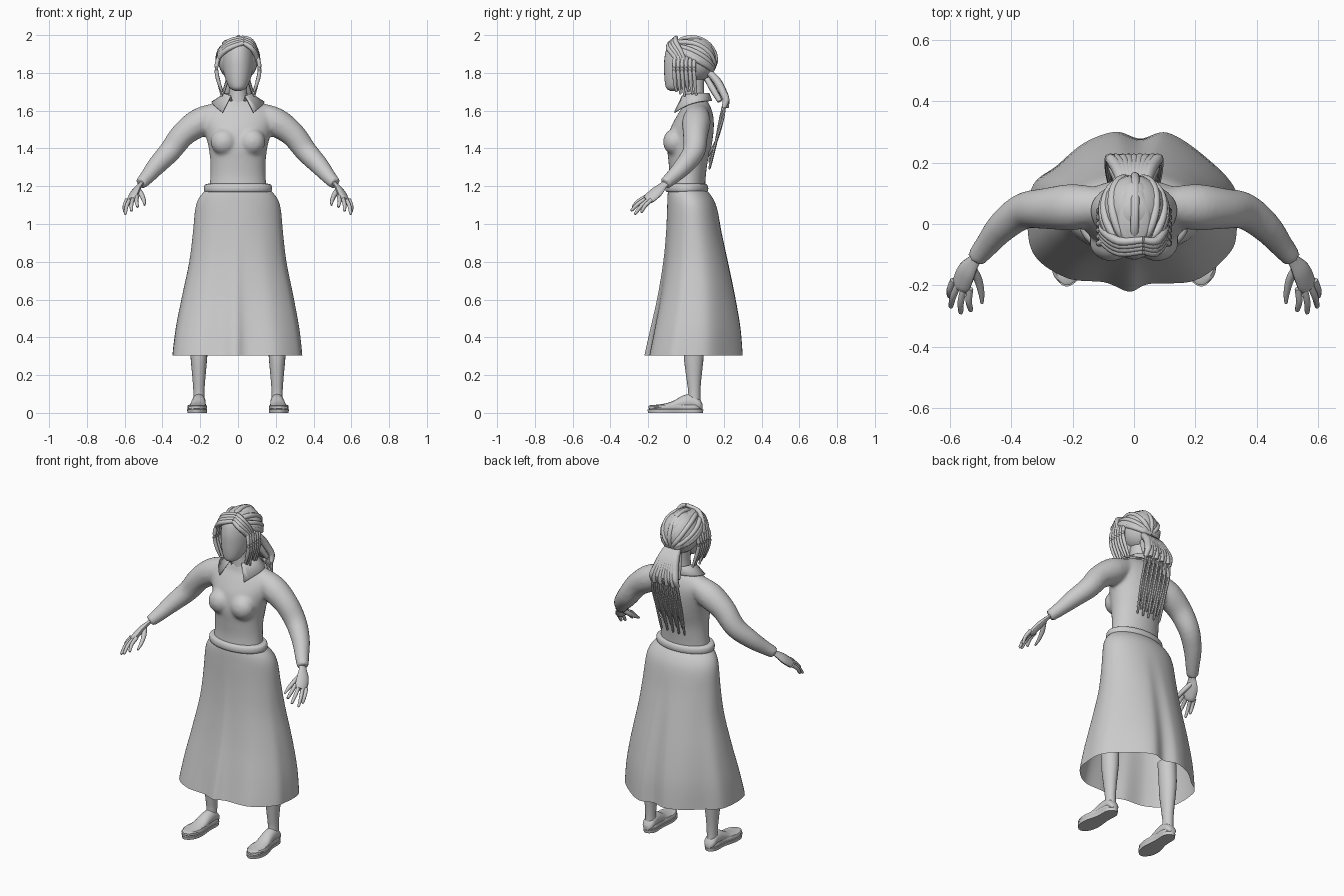
import bpy, bmesh, math
from mathutils import Vector

if "Cube" in bpy.data.objects:
    bpy.data.objects.remove(bpy.data.objects["Cube"])

cloth = bpy.data.materials.new("plain light grey")
cloth.diffuse_color = (0.6, 0.6, 0.6, 1)
cloth.use_nodes = True
cloth.node_tree.nodes["Principled BSDF"].inputs["Base Color"].default_value = cloth.diffuse_color


def smooth(rows, steps=4, closed=False):
    """Catmull-Rom resampling of equal-length number rows."""
    n, out = len(rows), []
    pick = lambda i: rows[i % n] if closed else rows[max(0, min(n - 1, i))]
    for i in range(n if closed else n - 1):
        a, b, c, d = (pick(i + k) for k in (-1, 0, 1, 2))
        for s in range(steps):
            t = s / steps
            out.append([0.5 * (2 * q + (r - p) * t + (2 * p - 5 * q + 4 * r - w) * t * t
                               + (3 * q - p - 3 * r + w) * t ** 3) for p, q, r, w in zip(a, b, c, d)])
    return out if closed else out + [list(rows[-1])]


def loft(bm, rings, caps=True):
    vs = [[bm.verts.new(p) for p in r] for r in rings]
    n = len(vs[0])
    for a, b in zip(vs, vs[1:]):
        for i in range(n):
            bm.faces.new((a[i], a[(i + 1) % n], b[(i + 1) % n], b[i]))
    if caps:
        bm.faces.new(vs[0][::-1])
        bm.faces.new(vs[-1])


def level(z, rx, yf, yb, cx=0, n=32):
    """Horizontal oval from front edge yf to back edge yb."""
    my, ry = (yf + yb) / 2, (yb - yf) / 2
    return [(cx + rx * math.cos(2 * math.pi * i / n), my + ry * math.sin(2 * math.pi * i / n), z)
            for i in range(n)]


def stack(bm, rows, cx=0, n=32):
    loft(bm, [level(*r, cx=cx, n=n) for r in smooth(rows)])


def tube(bm, rows, sides=8, steps=4, flat=1.0, ref=(0, 0, 1)):
    """Round tube through rows of (x, y, z, radius)."""
    rows = smooth(rows, steps)
    pts, rings = [Vector(r[:3]) for r in rows], []
    for i, p in enumerate(pts):
        t = (pts[min(i + 1, len(pts) - 1)] - pts[max(i - 1, 0)]).normalized()
        u = t.cross(Vector(ref)).normalized()
        v = u.cross(t)
        rings.append([p + rows[i][3] * (u * math.cos(a) + v * flat * math.sin(a))
                      for a in (2 * math.pi * k / sides for k in range(sides))])
    loft(bm, rings)


def ball(bm, c, r):
    res = bmesh.ops.create_uvsphere(bm, u_segments=24, v_segments=14, radius=1)
    for v in res["verts"]:
        v.co = [c[k] + v.co[k] * r[k] for k in range(3)]


def make(name, bm, angle=50):
    bmesh.ops.recalc_face_normals(bm, faces=bm.faces[:])
    me = bpy.data.meshes.new(name)
    bm.to_mesh(me)
    bm.free()
    me.materials.append(cloth)
    ob = bpy.data.objects.new(name, me)
    bpy.context.collection.objects.link(ob)
    bpy.ops.object.select_all(action='DESELECT')
    bpy.context.view_layer.objects.active = ob
    ob.select_set(True)
    bpy.ops.object.shade_smooth_by_angle(angle=math.radians(angle))
    return ob


# bodice: torso, bust and sleeves fused together
bm = bmesh.new()
stack(bm, [(1.17, .155, -.095, .10), (1.25, .147, -.088, .105), (1.33, .147, -.093, .115),
           (1.41, .157, -.10, .135), (1.50, .18, -.085, .147), (1.57, .195, -.05, .145),
           (1.62, .165, -.02, .13), (1.655, .10, -.01, .11), (1.67, .05, .01, .09)])
for s in (-1, 1):
    ball(bm, (s * .075, -.06, 1.435), (.07, .062, .07))
    tube(bm, [(s * .11, .06, 1.585, .06), (s * .20, .055, 1.54, .076), (s * .29, .05, 1.475, .067),
              (s * .36, .042, 1.385, .06), (s * .43, -.01, 1.31, .051), (s * .48, -.07, 1.25, .04),
              (s * .515, -.112, 1.213, .033)], sides=16)
bodice = make("bodice", bm)
m = bodice.modifiers.new("fuse", 'REMESH')
m.mode, m.voxel_size, m.use_smooth_shade = 'VOXEL', .01, True
m = bodice.modifiers.new("soften", 'SMOOTH')
m.factor, m.iterations = .5, 8

# skirt: waist ovals blending into a wavy open hem
hem = smooth([(.335, -.02), (.33, .11), (.23, .22), (.11, .297), (.02, .278), (-.06, .30), (-.16, .265),
              (-.25, .19), (-.335, .11), (-.335, -.085), (-.225, -.178), (-.095, -.195), (-.015, -.225),
              (.05, -.20), (.2, -.188), (.31, -.10)], 8, True)
rings = []
for z, rx, yf, yb in smooth([(.305, .335, -.21, .295), (.45, .32, -.18, .285), (.62, .29, -.145, .258),
                             (.80, .255, -.118, .222), (.95, .238, -.105, .19), (1.08, .226, -.10, .165),
                             (1.14, .205, -.098, .14), (1.18, .17, -.095, .108)]):
    w = max(0, min(1, (1.05 - z) / .72))
    ring = []
    for hx, hy in hem:
        ux, uy = hx / .335, (hy - .04) / .255
        k = w + (1 - w) / math.hypot(ux, uy)
        ring.append((rx * ux * k, (yf + yb) / 2 + (yb - yf) / 2 * uy * k, z))
    rings.append(ring)
bm = bmesh.new()
loft(bm, rings, caps=False)
make("skirt", bm)

# rounded waistband
bm = bmesh.new()
stack(bm, [(1.168, .16, -.09, .10), (1.172, .176, -.106, .114), (1.19, .18, -.11, .118),
           (1.208, .174, -.104, .112), (1.214, .155, -.09, .10)], n=40)
make("waistband", bm)

# head and neck
bm = bmesh.new()
stack(bm, [(1.705, .018, -.085, -.05), (1.72, .043, -.105, 0), (1.76, .064, -.113, .05),
           (1.82, .08, -.116, .11), (1.88, .085, -.114, .14), (1.94, .076, -.098, .14),
           (1.98, .045, -.06, .10)])
make("head", bm)
bm = bmesh.new()
stack(bm, [(1.62, .065, -.015, .11), (1.67, .052, -.012, .10), (1.72, .048, -.012, .095),
           (1.80, .05, -.02, .10)], n=20)
make("neck", bm)

# folded collar, open at the throat, with two pointed tips
bm = bmesh.new()
rows = []
N = 28
for i in range(N + 1):
    a = math.radians(-58 + 296 * i / N)
    f = abs(2 * i / N - 1) ** 4
    c, s = math.cos(a), math.sin(a)
    rows.append([bm.verts.new(p) for p in (
        (.062 * c, .045 + .066 * s, 1.665 - .015 * f), (.072 * c, .045 + .078 * s, 1.69 - .015 * f),
        ((.135 + .02 * f) * c, .05 + (.085 + .045 * f) * s, 1.652 - .062 * f))])
for a, b in zip(rows, rows[1:]):
    for j in range(2):
        bm.faces.new((a[j], b[j], b[j + 1], a[j + 1]))
col = make("collar", bm)
m = col.modifiers.new("thickness", 'SOLIDIFY')
m.thickness, m.offset = .008, 0

# scalp and braids swept back to the knot
C, R = Vector((0, .03, 1.868)), (.105, .125, .118)
bm = bmesh.new()
ball(bm, (0, .045, 1.87), (.106, .115, .118))
make("hair_cap", bm)
bm = bmesh.new()
knot = Vector((0, .88, -.45)).normalized()
for i in range(17):
    s = -1 + i / 8
    a, e = math.radians(105 * s), .72 - .75 * abs(s) ** 1.4
    d = Vector((math.sin(a) * math.cos(e), -math.cos(a) * math.cos(e), math.sin(e)))
    path = []
    for k in range(8):
        p = d.slerp(knot + Vector((.22 * s, 0, 0)), k / 7).normalized() if abs(s) > .01 else \
            d.slerp(Vector((.01, .88, -.45)).normalized(), k / 7)
        path.append((*(C[j] + p[j] * R[j] for j in range(3)), .0145 if 0 < k < 7 else .01))
    tube(bm, path, sides=8, steps=3, ref=(.3, .1, .9))
make("swept_braids", bm)

# fringe from the side parting and braids hanging past the cheeks
bm = bmesh.new()
for s in (-1, 1):
    for j in range(4):
        o = .012 * j
        tube(bm, [(.03, -.088 + o, 1.958 + o * .8, .011), (s * .06 + .012, -.092 + o, 1.93 + o, .014),
                  (s * .098, -.06 + o, 1.885 + o * .6, .013), (s * .108, -.035 + o, 1.84, .01)], sides=8)
    for j in range(6):
        y = -.062 + .021 * j
        low = 1.70 - .012 * (j % 3)
        tube(bm, [(s * .092, y + .01, 1.91, .008), (s * .110, y, 1.86, .011), (s * .113, y, 1.80, .011),
                  (s * .100, y + .004, 1.745, .010), (s * (.085 - .004 * (j % 2)), y + .012, low, .006)], sides=8)
make("fringe_and_side_braids", bm)

# ponytail fan and long thin braids down the back
bm = bmesh.new()
for j in range(9):
    s = -1 + j / 4
    tube(bm, [(s * .035, .125, 1.80, .018), (s * .045, .165, 1.755, .022), (s * .062, .195, 1.70, .021),
              (s * .078, .212, 1.655, .018), (s * .085, .20 + .014 * (j % 2), 1.615, .012)], sides=8)
    tube(bm, [(s * .03, .11, 1.77, .015), (s * .05, .145, 1.71, .018), (s * .07, .18, 1.65, .014)], sides=8)
make("ponytail", bm)
bm = bmesh.new()
for j in range(13):
    s = -1 + j / 6
    e = 1.29 + .035 * (j % 3)
    tube(bm, [(s * .08, .205, 1.65, .008), (s * .088, .195 - .012 * (j % 2), 1.56, .008),
              (s * .085, .16, 1.44, .0075), (s * .078, .128, e + .02, .007), (s * .078, .122, e, .003)], sides=7)
make("long_braids", bm)

TIPS = [(.602, -.238, 1.062), (.598, -.272, 1.052), (.565, -.292, 1.07), (.532, -.284, 1.09)]
for s, side in ((-1, "left"), (1, "right")):
    # hand: palm, four fingers and thumb
    bm = bmesh.new()
    tube(bm, [(s * .495, -.09, 1.232, .02), (s * .52, -.12, 1.205, .023), (s * .545, -.155, 1.17, .036),
              (s * .562, -.195, 1.135, .036), (s * .568, -.21, 1.125, .026)],
         sides=12, flat=.5, ref=(s * .55, .0, .83))
    for k, tip in enumerate(TIPS):
        base = Vector((.588 - .018 * k, -.183 - .009 * k, 1.128 + .006 * k))
        mid = base.lerp(Vector(tip), .5) + Vector((.005, -.004, .004))
        tube(bm, [(s * p[0], p[1], p[2], r) for p, r in
                  ((base, .011), (mid, .0105), (base.lerp(Vector(tip), .93), .008), (tip, .004))], sides=8)
    tube(bm, [(s * .53, -.14, 1.185, .014), (s * .508, -.18, 1.15, .0135),
              (s * .497, -.225, 1.12, .010), (s * .495, -.258, 1.10, .005)], sides=8)
    make(side + "_hand", bm)

    # leg
    bm = bmesh.new()
    stack(bm, [(.05, .03, .0, .078), (.10, .029, .012, .076), (.17, .033, .004, .08),
               (.28, .043, -.01, .092), (.36, .048, -.012, .096), (.48, .05, -.02, .09)], cx=s * .207, n=20)
    make(side + "_leg", bm)

    # foot with instep, running heel to toe
    bm = bmesh.new()
    rings = []
    for y, cx, rx, h in smooth([(.088, .207, .018, .045), (.07, .207, .034, .075), (.03, .207, .036, .10),
                                (-.02, .209, .038, .09), (-.07, .213, .043, .062), (-.12, .217, .05, .048),
                                (-.165, .219, .044, .042), (-.19, .22, .022, .034)]):
        rings.append([(s * (cx + rx * math.cos(a)), y, .014 + (h - .014) * (.5 + .5 * math.sin(a)))
                      for a in (2 * math.pi * k / 16 for k in range(16))])
    loft(bm, rings)
    make(side + "_foot", bm)

    # shoe sole and raised rim
    outline = smooth([(.207, .092), (.243, .06), (.248, -.02), (.268, -.10), (.262, -.165), (.222, -.204),
                      (.178, -.175), (.163, -.11), (.17, -.02), (.17, .06)], 4, True)
    bm = bmesh.new()
    loft(bm, [[(s * (.213 + (x - .213) * k), -.05 + (y + .05) * k, z) for x, y in outline]
              for z, k in ((0, .98), (.018, 1), (.02, .93), (.024, .97), (.036, .97), (.042, .9))])
    make(side + "_shoe", bm, 35)
